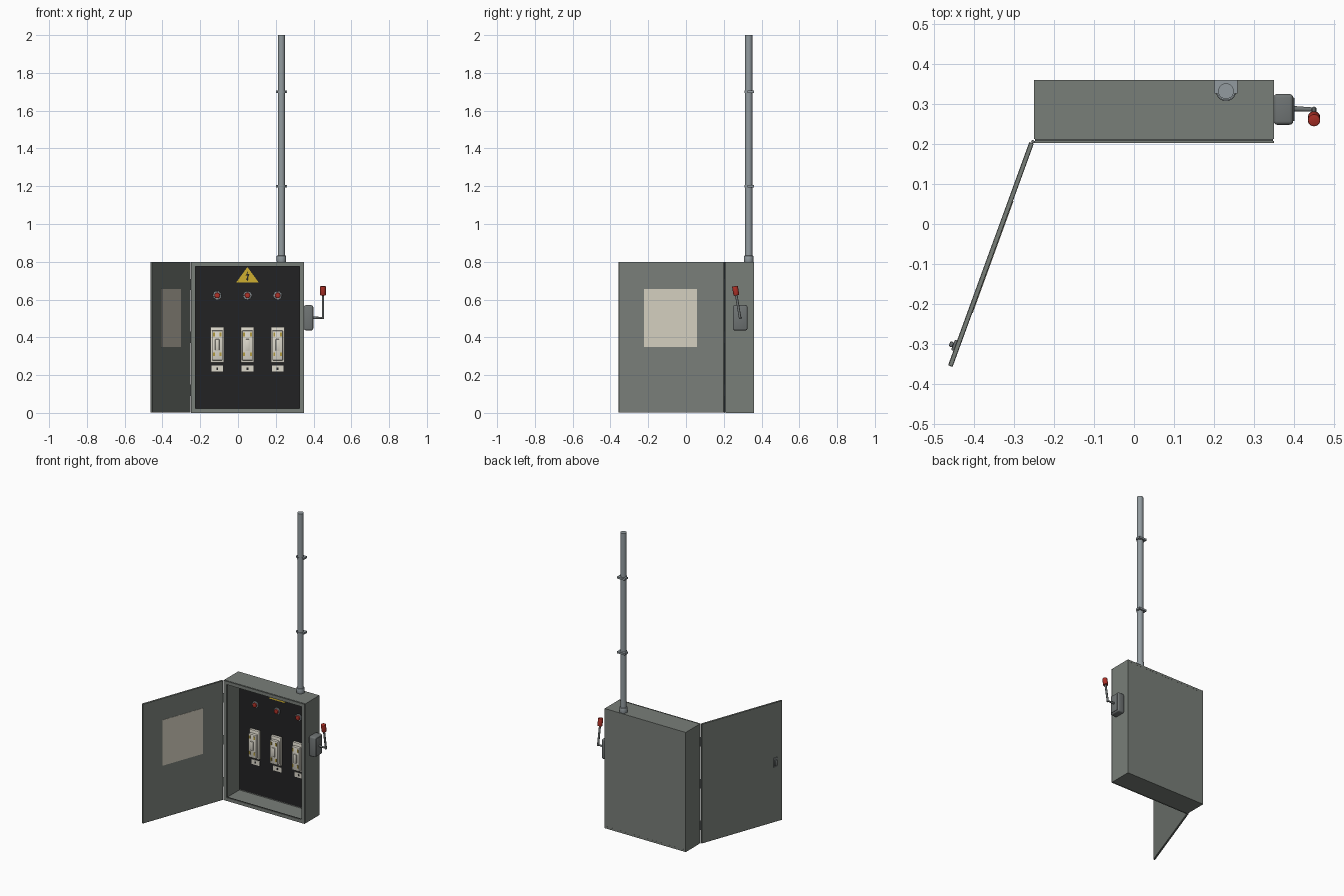
import bpy, bmesh, math
from mathutils import Vector, Matrix

if "Cube" in bpy.data.objects:
    bpy.data.objects.remove(bpy.data.objects["Cube"])


def mat(name, r, g, b):
    m = bpy.data.materials.new(name)
    m.diffuse_color = (r, g, b, 1)
    m.use_nodes = True
    m.node_tree.nodes["Principled BSDF"].inputs["Base Color"].default_value = m.diffuse_color
    return m


GREY = mat("cabinet grey", 0.19, 0.21, 0.19)
DARK = mat("dark rubber", 0.06, 0.065, 0.062)
BLACK = mat("panel black", 0.016, 0.016, 0.017)
STEEL = mat("galvanised steel", 0.29, 0.33, 0.35)
METAL = mat("handle metal", 0.16, 0.175, 0.175)
RED = mat("red plastic", 0.42, 0.03, 0.02)
YELLOW = mat("warning yellow", 0.62, 0.43, 0.03)
BRASS = mat("brass", 0.45, 0.33, 0.05)
CREAM = mat("ceramic cream", 0.72, 0.69, 0.60)
PAPER = mat("paper beige", 0.66, 0.62, 0.52)


def finish(name, bm, m, smooth=False):
    bmesh.ops.recalc_face_normals(bm, faces=bm.faces)
    me = bpy.data.meshes.new(name)
    bm.to_mesh(me)
    bm.free()
    me.materials.append(m)
    ob = bpy.data.objects.new(name, me)
    bpy.context.collection.objects.link(ob)
    if smooth:
        bpy.ops.object.select_all(action='DESELECT')
        ob.select_set(True)
        bpy.context.view_layer.objects.active = ob
        bpy.ops.object.shade_smooth_by_angle(angle=math.radians(40))
    return ob


def box(name, lo, hi, m, bevel=0, seg=2, world=None):
    bm = bmesh.new()
    lo, hi = Vector(lo), Vector(hi)
    bmesh.ops.create_cube(bm, size=1)
    for v in bm.verts:
        v.co = Vector([(lo[i] + hi[i]) / 2 + v.co[i] * (hi[i] - lo[i]) for i in range(3)])
    if bevel:
        bmesh.ops.bevel(bm, geom=bm.edges[:], offset=bevel, segments=seg,
                        profile=0.5, affect='EDGES')
    if world:
        bm.transform(world)
    return finish(name, bm, m, bevel > 0)


def rod(name, a, b, r, m, r2=None, bevel=0, sides=24):
    a, b = Vector(a), Vector(b)
    d = b - a
    bm = bmesh.new()
    bmesh.ops.create_cone(bm, cap_ends=True, segments=sides, radius1=r,
                          radius2=r if r2 is None else r2, depth=d.length)
    if bevel:
        rims = [e for e in bm.edges if abs(e.verts[0].co.z - e.verts[1].co.z) < 1e-6]
        bmesh.ops.bevel(bm, geom=rims, offset=bevel, segments=2, profile=0.5, affect='EDGES')
    bm.transform(Matrix.Translation((a + b) / 2) @ d.to_track_quat('Z', 'Y').to_matrix().to_4x4())
    return finish(name, bm, m, True)


def ring(name, x0, x1, z0, z1, w, y0, y1, m):
    """Rectangular frame of border width w, between two depths."""
    bm = bmesh.new()
    loops = []
    for y in (y0, y1):
        for k in (0, w):
            loops.append([bm.verts.new(c) for c in ((x0 + k, y, z0 + k), (x1 - k, y, z0 + k),
                                                    (x1 - k, y, z1 - k), (x0 + k, y, z1 - k))])
    fo, fi, bo, bi = loops
    for p, q in ((fo, fi), (fi, bi), (bi, bo), (bo, fo)):
        for i in range(4):
            j = (i + 1) % 4
            bm.faces.new((p[i], p[j], q[j], q[i]))
    return finish(name, bm, m)


def plate(name, pts, y0, y1, m):
    """Flat outline in x and z, given thickness in y."""
    bm = bmesh.new()
    f = bm.faces.new([bm.verts.new((x, y0, z)) for x, z in pts])
    r = bmesh.ops.extrude_face_region(bm, geom=[f])
    for v in r['geom']:
        if isinstance(v, bmesh.types.BMVert):
            v.co.y = y1
    return finish(name, bm, m)


# Cabinet: walls, back, seal and front flange
ring("cabinet_walls", -0.25, 0.35, 0, 0.8, 0.014, 0.212, 0.36, GREY)
box("cabinet_back", (-0.237, 0.351, 0.013), (0.337, 0.3595, 0.787), GREY)
ring("door_seal", -0.248, 0.348, 0.002, 0.798, 0.022, 0.207, 0.212, DARK)
ring("front_flange", -0.25, 0.35, 0, 0.8, 0.022, 0.203, 0.207, GREY)
box("mounting_panel", (-0.23, 0.345, 0.022), (0.33, 0.352, 0.778), BLACK)

# Open door, local x runs from the hinge to the free edge, local +y is the inside
door_m = Matrix.Translation((-0.256, 0.203, 0)) @ Matrix.Rotation(math.atan2(-0.558, -0.203), 4, 'Z')
box("door", (0, -0.006, 0.001), (0.594, 0.006, 0.8), GREY, 0.0015, 1, door_m)
box("door_paper", (0.152, 0.006, 0.35), (0.45, 0.0075, 0.655), PAPER, world=door_m)
box("door_latch_plate", (0.528, -0.012, 0.368), (0.556, -0.005, 0.432), METAL, 0.003, 2, door_m)
box("door_latch_grip", (0.535, -0.021, 0.38), (0.549, -0.011, 0.42), METAL, 0.004, 2, door_m)
for i, z in enumerate((0.12, 0.4, 0.68)):
    rod(f"hinge_{i + 1}", (-0.253, 0.206, z - 0.03), (-0.253, 0.206, z + 0.03), 0.004, METAL, sides=12)

# Warning triangle with a bolt mark
plate("warning_triangle", ((-0.01, 0.69), (0.11, 0.69), (0.05, 0.772)), 0.342, 0.345, YELLOW)
plate("warning_bolt", ((0.054, 0.752), (0.040, 0.727), (0.051, 0.729), (0.046, 0.710), (0.041, 0.711),
                       (0.050, 0.698), (0.057, 0.711), (0.052, 0.710), (0.061, 0.737), (0.050, 0.734)),
      0.3405, 0.342, BLACK)

# Three identical columns: lamp, fuse holder and tag
for n, x in enumerate((-0.11, 0.05, 0.21), 1):
    rod(f"lamp_bezel_{n}", (x, 0.345, 0.622), (x, 0.337, 0.622), 0.022, STEEL, bevel=0.002)
    rod(f"lamp_lens_{n}", (x, 0.34, 0.622), (x, 0.326, 0.622), 0.015, RED, bevel=0.004)
    box(f"fuse_base_{n}", (x - 0.036, 0.326, 0.266), (x + 0.036, 0.345, 0.456), CREAM, 0.003)
    box(f"fuse_carrier_{n}", (x - 0.028, 0.306, 0.278), (x + 0.028, 0.328, 0.436), CREAM, 0.004)
    box(f"fuse_grip_{n}", (x - 0.011, 0.298, 0.33), (x + 0.011, 0.308, 0.39), CREAM, 0.003)
    for s in (-1, 1):
        for z in (0.31, 0.415):
            box(f"fuse_contact_{n}", (x + s * 0.018 - 0.005, 0.303, z - 0.01),
                (x + s * 0.018 + 0.005, 0.307, z + 0.01), BRASS)
    box(f"tag_{n}", (x - 0.031, 0.342, 0.218), (x + 0.031, 0.345, 0.25), CREAM)
    box(f"tag_mark_{n}", (x - 0.005, 0.341, 0.228), (x + 0.005, 0.342, 0.241), BLACK)

# Conduit with its fitting and two wall clamps
cx, cy = 0.23, 0.332
rod("conduit", (cx, cy, 0.798), (cx, cy, 2.0), 0.0195, STEEL, sides=32)
rod("conduit_fitting", (cx, cy, 0.799), (cx, cy, 0.832), 0.025, STEEL, bevel=0.002, sides=32)
for n, z in enumerate((1.2, 1.7), 1):
    rod(f"clamp_band_{n}", (cx, cy, z - 0.007), (cx, cy, z + 0.007), 0.0225, STEEL, sides=32)
    box(f"clamp_saddle_{n}", (cx - 0.029, 0.326, z - 0.006), (cx + 0.029, 0.36, z + 0.006), STEEL)

# Side switch with lever
box("switch_housing", (0.349, 0.248, 0.437), (0.398, 0.325, 0.57), METAL, 0.009, 3)
box("switch_cover", (0.394, 0.257, 0.446), (0.401, 0.316, 0.561), METAL, 0.002)
rod("lever_shaft", (0.398, 0.288, 0.503), (0.452, 0.286, 0.503), 0.007, METAL, 0.005, sides=16)
rod("lever_arm", (0.45, 0.287, 0.497), (0.45, 0.265, 0.63), 0.0065, METAL, sides=16)
rod("lever_grip", (0.45, 0.267, 0.622), (0.45, 0.259, 0.671), 0.0155, RED, bevel=0.003)
